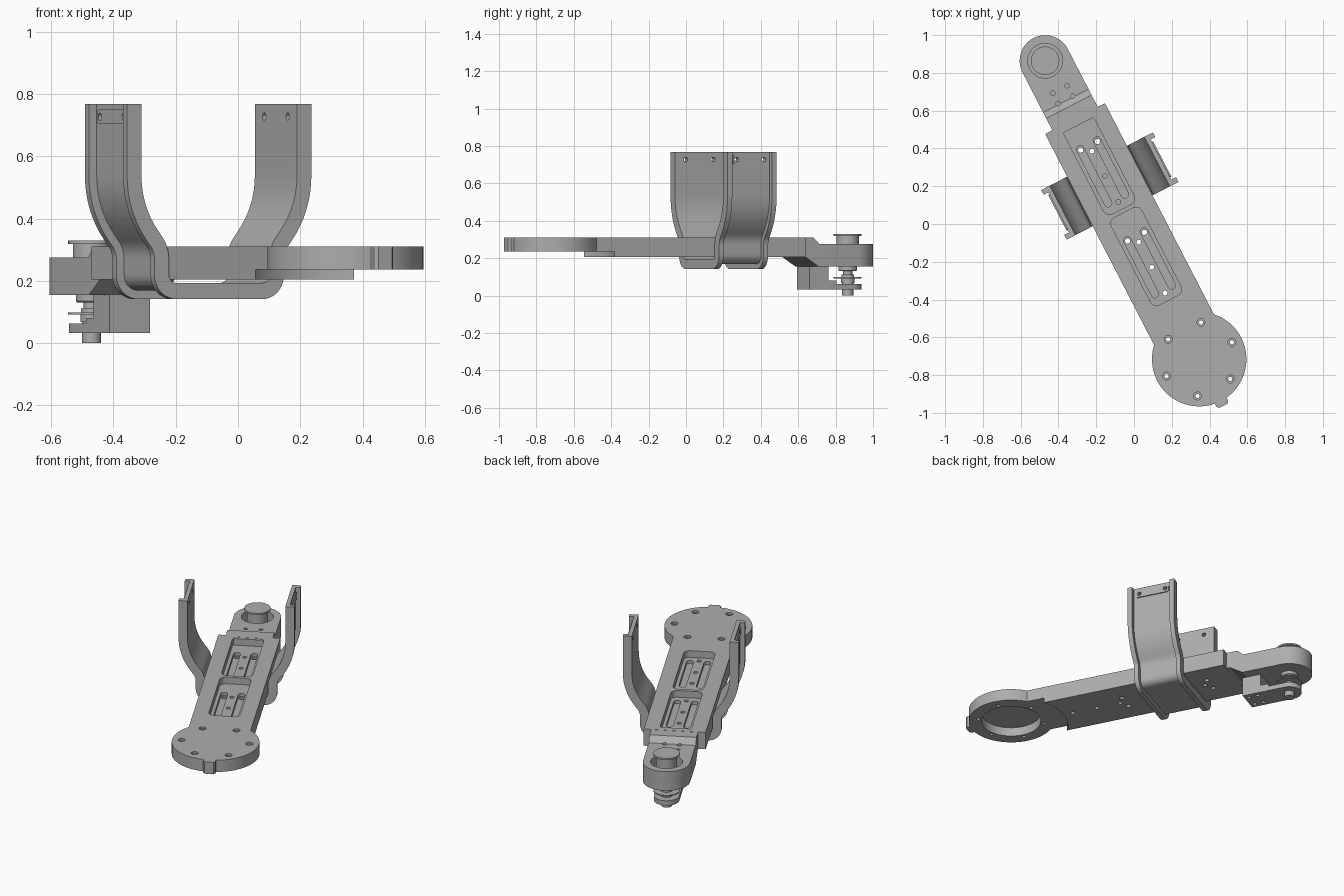
import bpy, bmesh
from math import sin, cos, pi, radians, asin, sqrt
from mathutils import Matrix, Vector

if "Cube" in bpy.data.objects:
    bpy.data.objects.remove(bpy.data.objects["Cube"])

grey = bpy.data.materials.new("light_grey")
grey.use_nodes = True
grey.diffuse_color = (0.42, 0.42, 0.42, 1)
grey.node_tree.nodes["Principled BSDF"].inputs["Base Color"].default_value = (0.42, 0.42, 0.42, 1)

# The whole assembly lies along a slanted axis: local y runs along the beam
PLACE = Matrix.Translation((-0.019, -0.010, 0)) @ Matrix.Rotation(radians(27.3), 4, "Z")
HUB, TIP = -0.794, 0.984
W, NECK, R = 0.178, 0.135, 0.25
parts = []


def finish(name, bm):
    bmesh.ops.recalc_face_normals(bm, faces=bm.faces)
    bm.transform(PLACE)
    mesh = bpy.data.meshes.new(name)
    bm.to_mesh(mesh)
    bm.free()
    mesh.materials.append(grey)
    ob = bpy.data.objects.new(name, mesh)
    bpy.context.collection.objects.link(ob)
    parts.append(ob)
    return ob


def extrude(name, outline, lo, hi, axis="z"):
    """Solid from a closed outline, pushed along one axis."""
    put = {"z": lambda a, b, h: (a, b, h),
           "x": lambda a, b, h: (h, a, b),
           "y": lambda a, b, h: (a, h, b)}[axis]
    bm = bmesh.new()
    low = [bm.verts.new(put(a, b, lo)) for a, b in outline]
    top = [bm.verts.new(put(a, b, hi)) for a, b in outline]
    bm.faces.new(low)
    bm.faces.new(top)
    n = len(outline)
    for i in range(n):
        j = (i + 1) % n
        bm.faces.new((low[i], low[j], top[j], top[i]))
    return finish(name, bm)


def arc(x, y, r, a0, a1, n=24):
    return [(x + r * cos(a0 + (a1 - a0) * i / n), y + r * sin(a0 + (a1 - a0) * i / n))
            for i in range(n + 1)]


def disc(name, x, y, r, lo, hi, axis="z", n=32):
    return extrude(name, arc(x, y, r, 0, 2 * pi, n)[:-1], lo, hi, axis)


def rounded(x, y, hx, hy, r):
    pts = []
    for k, (sx, sy) in enumerate(((1, 1), (-1, 1), (-1, -1), (1, -1))):
        pts += arc(x + sx * (hx - r), y + sy * (hy - r), r, k * pi / 2, (k + 1) * pi / 2, 6)
    return pts


def cut(target, *cutters):
    for c in cutters:
        m = target.modifiers.new("cut", "BOOLEAN")
        m.operation, m.solver, m.object = "DIFFERENCE", "EXACT", c
        bpy.context.view_layer.objects.active = target
        bpy.ops.object.modifier_apply(modifier=m.name)


def drop(*cutters):
    for c in cutters:
        parts.remove(c)
        bpy.data.objects.remove(c)


def drill(targets, x, y, r, lo, hi, axis="z"):
    c = disc("drill", x, y, r, lo, hi, axis, 16)
    for t in targets:
        cut(t, c)
    drop(c)


def carve(target, outline, lo, hi):
    c = extrude("carver", outline, lo, hi)
    cut(target, c)
    drop(c)


# Top plate: beam, round hub and its small end tab in one outline
a = asin(W / R)
t = asin(0.035 / R)
hub_arc = arc(0, HUB, R, pi / 2 + a, 1.5 * pi - t, 40)
half = [(-W, 0.639)] + hub_arc + [(-0.035, -1.06), (-0.025, -1.072)]
deck = extrude("deck_plate", half + [(-x, y) for x, y in reversed(half)], 0.236, 0.31)

# Lower slab, with a hollow curved end around the hub
b = asin(W / 0.335)
slab = extrude("beam_lower_slab", [(-W, 0.639)] + arc(0, HUB, 0.335, pi / 2 + b, pi / 2 - b)
               + [(W, 0.639)], 0.205, 0.236)

# Hub cavity and screw holes
carve(deck, arc(0, HUB, 0.175, 0, 2 * pi, 48)[:-1], 0.2, 0.292)
for k in range(6):
    x, y = 0.195 * cos(k * pi / 3), HUB + 0.195 * sin(k * pi / 3)
    drill([deck], x, y, 0.021, 0.298, 0.33)
    drill([deck], x, y, 0.011, 0.2, 0.33)

# Two pockets with slots and through holes
for y0 in (0, -0.542):
    carve(deck, rounded(0, 0.36 + y0, 0.09, 0.26, 0.035), 0.268, 0.35)
    for s in (-1, 1):
        carve(deck, rounded(s * 0.05, 0.322 + y0, 0.02, 0.18, 0.019), 0.248, 0.35)
        drill([deck, slab], s * 0.05, 0.477 + y0, 0.014, 0.19, 0.35)
    for y in (0.445, 0.296, 0.142):
        drill([deck, slab], 0, y + y0, 0.013, 0.19, 0.35)

# Stepped neck and rounded tongue
neck = extrude("neck", [(0.6, 0.206), (0.66, 0.206), (0.74, 0.155), (0.775, 0.155),
                        (0.775, 0.275), (0.745, 0.275), (0.71, 0.309), (0.6, 0.309)],
               -NECK, NECK, "x")
tongue = extrude("tongue", [(NECK, 0.775)] + arc(0, TIP, NECK, 0, pi, 32) + [(-NECK, 0.775)],
                 0.155, 0.275)
drill([tongue], 0, TIP, 0.05, 0.1, 0.3)
carve(tongue, arc(0, TIP, 0.092, 0, 2 * pi, 40)[:-1], 0.2, 0.3)
for s in (-1, 1):
    drill([neck], s * 0.043, 0.751, 0.012, 0.2, 0.35)
    drill([tongue], s * 0.043, 0.813, 0.012, 0.2, 0.35)


def lathe(name, profile, n=40):
    """Turned part on the tip axis from (radius, height) pairs."""
    bm = bmesh.new()
    rings = [[bm.verts.new((r * cos(2 * pi * i / n), TIP + r * sin(2 * pi * i / n), z))
              for i in range(n)] for r, z in profile]
    for lo, hi in zip(rings, rings[1:]):
        for i in range(n):
            j = (i + 1) % n
            bm.faces.new((lo[i], lo[j], hi[j], hi[i]))
    bm.faces.new(rings[0])
    bm.faces.new(rings[-1])
    return finish(name, bm)


# Pivot: capped knob above, collar below, lower disc and foot pin
lathe("knob", [(0.045, 0.13), (0.05, 0.135), (0.05, 0.2), (0.06, 0.205), (0.06, 0.319),
               (0.075, 0.319), (0.075, 0.33)])
lathe("pivot_pin", [(0.03, 0), (0.03, 0.068), (0.036, 0.068), (0.036, 0.092), (0.075, 0.092),
                    (0.075, 0.098), (0.034, 0.098), (0.034, 0.112), (0.025, 0.112),
                    (0.025, 0.135)])

# Hanging bracket under the tongue
bracket = extrude("bracket_block", [(-0.073, 0.716), (0.073, 0.716), (0.073, 0.83), (-0.073, 0.83)],
                  0.033, 0.156)
arm = extrude("bracket_arm", [(0.073, 0.83)] + arc(0, TIP, 0.073, 0, pi) + [(-0.073, 0.83)],
              0.033, 0.063)
extrude("bracket_step", [(-0.073, 0.83), (0.073, 0.83), (0.073, 0.88), (-0.073, 0.88)], 0.062, 0.08)
for s in (-1, 1):
    for y in (0.745, 0.80):
        drill([bracket], s * 0.043, y, 0.012, 0, 0.06)


def bend(points, cuts, n=8):
    """Polyline with its inner corners rounded; returns points and normals."""
    path = [Vector(points[0])]
    for p0, p1, p2, r in zip(points, points[1:], points[2:], cuts):
        p0, p1, p2 = Vector(p0), Vector(p1), Vector(p2)
        s, e = p1 + (p0 - p1).normalized() * r, p1 + (p2 - p1).normalized() * r
        path += [s * (1 - u) ** 2 + p1 * 2 * u * (1 - u) + e * u * u
                 for u in (i / n for i in range(n + 1))]
    path.append(Vector(points[-1]))
    normals = []
    for i in range(len(path)):
        d = (path[min(i + 1, len(path) - 1)] - path[max(i - 1, 0)]).normalized()
        normals.append(Vector((d.y, -d.x)))
    return path, normals


# Cradle: one bent strap below the beam with raised rims on both edges
path, normals = bend([(0, 0.193), (0.182, 0.193), (0.182, 0.31), (0.281, 0.44), (0.281, 0.768)],
                     (0.03, 0.04, 0.1))


def strip(name, depth, y0, y1):
    outer = [p + n * depth for p, n in zip(path, normals)]
    right = [tuple(p) for p in path]
    right_out = [tuple(p) for p in outer]
    flip = lambda pts: [(-x, z) for x, z in pts]
    outline = flip(right[::-1]) + right[1:] + right_out[::-1] + flip(right_out[1:])
    return extrude(name, outline, y0, y1, "y")


strap = strip("cradle_strap", 0.024, 0.1, 0.375)
strip("cradle_front_rim", 0.052, 0.09, 0.118)
strip("cradle_back_rim", 0.052, 0.357, 0.385)

# Screw pads and holes at the top of each cradle arm
for s, side in ((1, "left"), (-1, "right")):
    lo, hi = sorted((s * 0.29, s * 0.312))
    pad = extrude(side + "_screw_pad", rounded(0.2375, 0.727, 0.105, 0.024, 0.015), lo, hi, "x")
    for y in (0.155, 0.32):
        drill([strap, pad], y, 0.727, 0.012, min(s * 0.25, s * 0.36), max(s * 0.25, s * 0.36), "x")

# Smooth curved walls, keep hard edges
bpy.ops.object.select_all(action="DESELECT")
for ob in parts:
    ob.select_set(True)
bpy.context.view_layer.objects.active = deck
bpy.ops.object.shade_smooth_by_angle(angle=radians(30))
